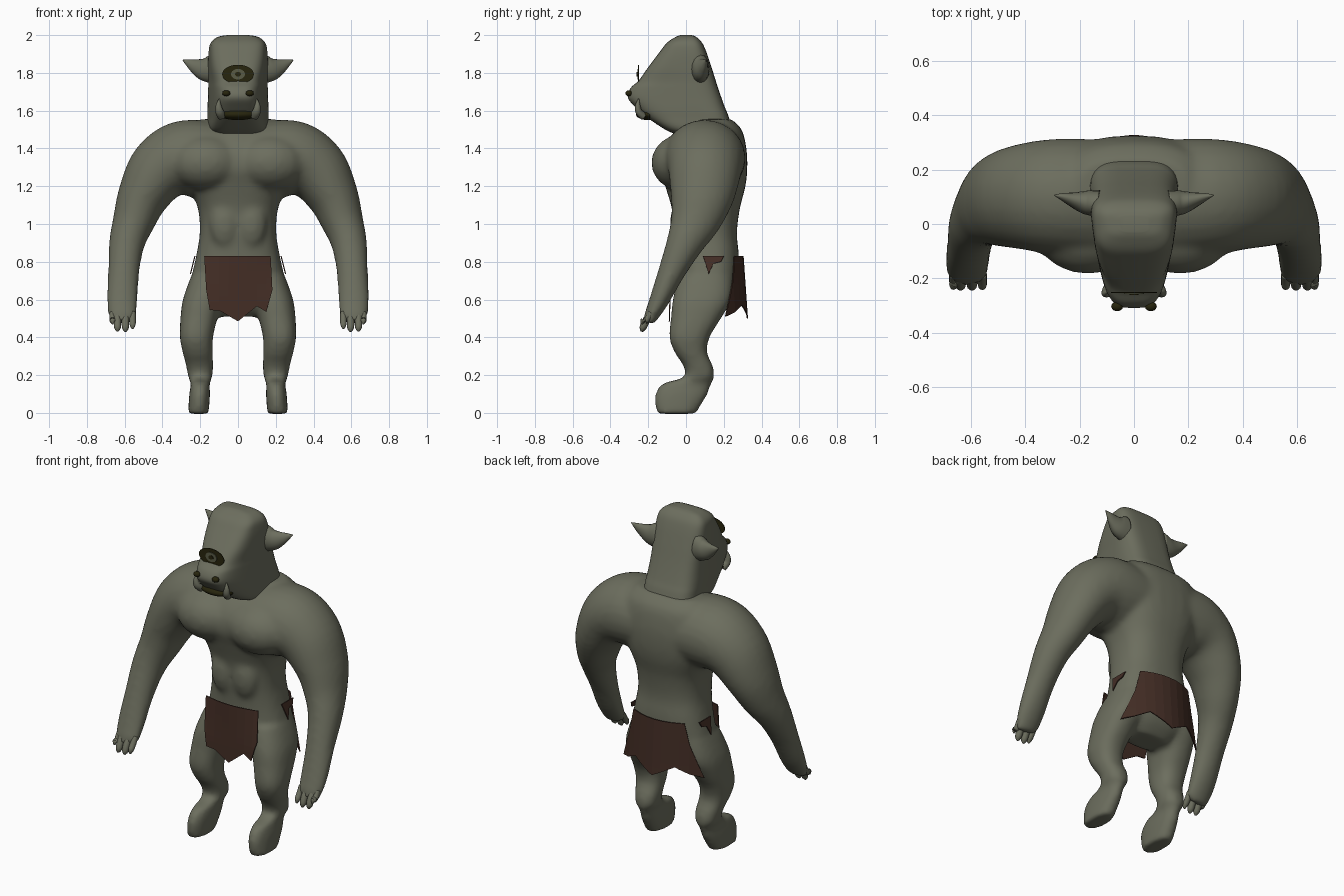
import bpy, bmesh
from math import sin, cos, pi, copysign
from mathutils import Vector, Matrix

old = bpy.data.objects.get("Cube")
if old:
    bpy.data.objects.remove(old)


def material(name, rgb):
    m = bpy.data.materials.new(name)
    m.use_nodes = True
    m.diffuse_color = (*rgb, 1)
    m.node_tree.nodes["Principled BSDF"].inputs["Base Color"].default_value = (*rgb, 1)
    return m


SKIN = material("grey green skin", (0.15, 0.155, 0.112))
CLOTH = material("brown cloth", (0.055, 0.026, 0.018))
DARK = material("dark olive", (0.02, 0.018, 0.004))
IRIS = material("olive iris", (0.10, 0.105, 0.06))


def finish(bm, name, mat, smooth=True):
    bmesh.ops.recalc_face_normals(bm, faces=bm.faces)
    for f in bm.faces:
        f.smooth = smooth
    me = bpy.data.meshes.new(name)
    bm.to_mesh(me)
    bm.free()
    me.materials.append(mat)
    ob = bpy.data.objects.new(name, me)
    bpy.context.collection.objects.link(ob)
    return ob


def spline(rows, n=5):
    """Smooth in-between rows."""
    out = []
    for i in range(len(rows) - 1):
        p = [rows[max(0, min(len(rows) - 1, i + k))] for k in (-1, 0, 1, 2)]
        for j in range(n):
            t = j / n
            out.append([0.5 * (2 * b + (c - a) * t + (2 * a - 5 * b + 4 * c - d) * t * t
                               + (3 * b - a - 3 * c + d) * t ** 3) for a, b, c, d in zip(*p)])
    return out + [list(rows[-1])]


def skin_rings(bm, rings):
    loops = [[bm.verts.new(p) for p in r] for r in rings]
    n = len(loops[0])
    for a, b in zip(loops, loops[1:]):
        for i in range(n):
            bm.faces.new((a[i], a[(i + 1) % n], b[(i + 1) % n], b[i]))
    bm.faces.new(loops[0])
    bm.faces.new(loops[-1][::-1])


def stack(bm, rows, power=1.0, sign=1, n=32):
    """Level rings: z, centre x, back half width, front half width, front y, back y."""
    rings = []
    for z, cx, wb, wf, yf, yb in spline(rows):
        ring = []
        for i in range(n):
            a = 2 * pi * i / n
            u = copysign(abs(cos(a)) ** power, cos(a))
            v = copysign(abs(sin(a)) ** power, sin(a))
            w = wf + (wb - wf) * (v + 1) / 2
            ring.append((sign * (cx + w * u), (yf + yb) / 2 + v * (yb - yf) / 2, z))
        rings.append(ring)
    skin_rings(bm, rings)


def tube(bm, rows, sign=1, n=24):
    """Rings square to a path: x, y, z, side radius, depth radius."""
    rows = spline(rows)
    rings = []
    for i, r in enumerate(rows):
        c = Vector(r[:3])
        t = (Vector(rows[min(i + 1, len(rows) - 1)][:3]) - Vector(rows[max(i - 1, 0)][:3])).normalized()
        side = t.cross(Vector((0, 1, 0))).normalized()
        deep = side.cross(t)
        ring = []
        for k in range(n):
            a = 2 * pi * k / n
            p = c + side * r[3] * cos(a) + deep * r[4] * sin(a)
            ring.append((sign * p.x, p.y, p.z))
        rings.append(ring)
    skin_rings(bm, rings)


def ball(bm, centre, size, n=20):
    bmesh.ops.create_uvsphere(bm, u_segments=n, v_segments=n // 2, radius=1,
                              matrix=Matrix.Translation(centre) @ Matrix.Diagonal((*size, 1)))


# Body: torso, arms and legs fused into one smooth skin
bm = bmesh.new()
torso = [(.51, .13, .03, .18), (.58, .21, -.03, .24), (.70, .245, -.045, .275), (.83, .222, -.05, .28),
         (.95, .203, -.06, .27), (1.08, .212, -.075, .285), (1.2, .26, -.11, .315), (1.3, .30, -.14, .325),
         (1.4, .31, -.12, .32), (1.5, .27, -.04, .295), (1.555, .2, .06, .24)]
stack(bm, [(z, 0, w, w, f, b) for z, w, f, b in torso], 0.8)
leg = [(.72, .14, .11, -.04, .25), (.6, .185, .107, -.07, .24), (.5, .207, .098, -.08, .185),
       (.4, .22, .088, -.088, .125), (.32, .213, .08, -.06, .112), (.25, .203, .072, -.015, .142),
       (.19, .2, .064, -.01, .15), (.155, .2, .05, -.125, .135), (.10, .203, .055, -.163, .115),
       (.04, .207, .055, -.163, .08), (-.005, .21, .054, -.155, .05)]
arm = [(.08, .09, 1.34, .19, .22), (.28, .10, 1.345, .205, .215), (.41, .10, 1.285, .175, .195),
       (.50, .085, 1.15, .138, .17), (.55, .05, 1.02, .113, .135), (.588, -.005, .90, .095, .10),
       (.605, -.075, .75, .083, .072), (.612, -.14, .6, .082, .053), (.612, -.185, .51, .074, .038),
       (.610, -.198, .48, .06, .03)]
for s in (1, -1):
    stack(bm, [(z, x, w, w, f, b) for z, x, w, f, b in leg], 0.85, s)
    tube(bm, arm, s)
    ball(bm, (s * .17, -.02, 1.325), (.2, .165, .15))
    ball(bm, (s * .07, -.03, 1.0), (.08, .055, .13))
body = finish(bm, "body", SKIN)
remesh = body.modifiers.new("fuse", "REMESH")
remesh.mode = "VOXEL"
remesh.voxel_size = 0.016
remesh.use_smooth_shade = True
relax = body.modifiers.new("relax", "SMOOTH")
relax.factor = 0.5
relax.iterations = 8

# Head: boxy skull running forward into a snout
bm = bmesh.new()
stack(bm, [(1.47, 0, .14, .10, -.04, .20), (1.50, 0, .17, .14, -.11, .24), (1.57, 0, .18, .125, -.215, .225),
           (1.62, 0, .182, .115, -.27, .205), (1.67, 0, .182, .105, -.308, .187), (1.72, 0, .18, .105, -.293, .17),
           (1.76, 0, .177, .112, -.25, .157), (1.83, 0, .173, .128, -.20, .135), (1.91, 0, .167, .135, -.14, .108),
           (1.96, 0, .152, .13, -.10, .085), (1.99, 0, .115, .095, -.055, .055), (2.0, 0, .06, .05, -.03, .03)],
      0.55, 1, 48)
finish(bm, "head", SKIN)

for s, label in ((1, "left"), (-1, "right")):
    # Pointed ear
    bm = bmesh.new()
    tube(bm, [(.13, .075, 1.82, .08, .05), (.18, .08, 1.82, .062, .043), (.225, .09, 1.835, .04, .027),
              (.262, .1, 1.853, .02, .014), (.293, .106, 1.868, .002, .002)], s, 16)
    finish(bm, label + "_ear", SKIN)

    # Nostril
    bm = bmesh.new()
    ball(bm, (s * .062, -.303, 1.692), (.022, .018, .016), 12)
    finish(bm, label + "_nostril", DARK)

    # Tusk curving up from the lower lip
    bm = bmesh.new()
    tube(bm, [(.085, -.225, 1.57, .024, .02), (.098, -.25, 1.595, .022, .018),
              (.103, -.255, 1.63, .014, .013), (.098, -.25, 1.665, .002, .002)], s, 12)
    finish(bm, label + "_tusk", SKIN)

    # Three fingers and a thumb
    bm = bmesh.new()
    for x, tip, r in ((.558, .445, .017), (.596, .43, .02), (.638, .432, .02), (.664, .47, .016)):
        tube(bm, [(x, -.185, .53, r, r), (x, -.21, .49, r, r), (x, -.228, tip + .02, r * .9, r * .9),
                  (x, -.235, tip, r * .3, r * .3)], s, 12)
    finish(bm, label + "_fingers", SKIN)

# Lower lip
bm = bmesh.new()
ball(bm, (0, -.20, 1.58), (.105, .065, .03))
finish(bm, "mouth", DARK)


def disc(name, mat, rx, rz, y, z=1.793):
    bm = bmesh.new()
    bm.faces.new([bm.verts.new((rx * cos(2 * pi * i / 32), y, z + rz * sin(2 * pi * i / 32))) for i in range(32)])
    ob = finish(bm, name, mat, False)
    solid = ob.modifiers.new("thickness", "SOLIDIFY")
    solid.thickness = 0.004
    solid.offset = 0


# Single eye from layered thin plates
disc("eye", DARK, .084, .05, -.252)
disc("iris", IRIS, .037, .028, -.256)
disc("pupil", DARK, .016, .012, -.260)


def cloth(name, outline, place, cuts=12):
    """Flat ragged outline, cut into strips and bent by the place rule."""
    bm = bmesh.new()
    bm.faces.new([bm.verts.new((u, 0, z)) for u, z in outline])
    for axis, lo, hi in ((0, -.3, .3), (2, .45, .85)):
        for i in range(1, cuts):
            co, no = Vector((0, 0, 0)), Vector((0, 0, 0))
            co[axis], no[axis] = lo + (hi - lo) * i / cuts, 1
            bmesh.ops.bisect_plane(bm, geom=bm.verts[:] + bm.edges[:] + bm.faces[:], plane_co=co, plane_no=no)
    for v in bm.verts:
        v.co = place(v.co.x, v.co.z)
    ob = finish(bm, name, CLOTH, False)
    solid = ob.modifiers.new("thickness", "SOLIDIFY")
    solid.thickness = 0.006
    solid.offset = 0


# Loincloth panels and hip scraps
cloth("front_cloth", [(-.178, .83), (-.168, .65), (-.15, .545), (-.095, .54), (0, .485), (.1, .565),
                      (.15, .535), (.182, .65), (.172, .83)],
      lambda x, z: (x, -.078 - .03 * (.83 - z) + .9 * x * x * max(0, (z - .6) / .23), z))
cloth("back_cloth", [(-.17, .83), (-.2, .7), (-.27, .51), (-.21, .53), (-.13, .57), (0, .5), (.13, .57),
                     (.21, .53), (.27, .51), (.2, .7), (.17, .83)],
      lambda x, z: (x, .302 + .07 * (.83 - z) - 1.6 * x * x, z))
for s, label in ((1, "left"), (-1, "right")):
    cloth(label + "_hip_scrap", [(.09, .83), (.2, .83), (.185, .80), (.145, .79), (.12, .735), (.1, .80)],
          lambda y, z: (s * (.228 + .25 * (.83 - z)), y, z))
